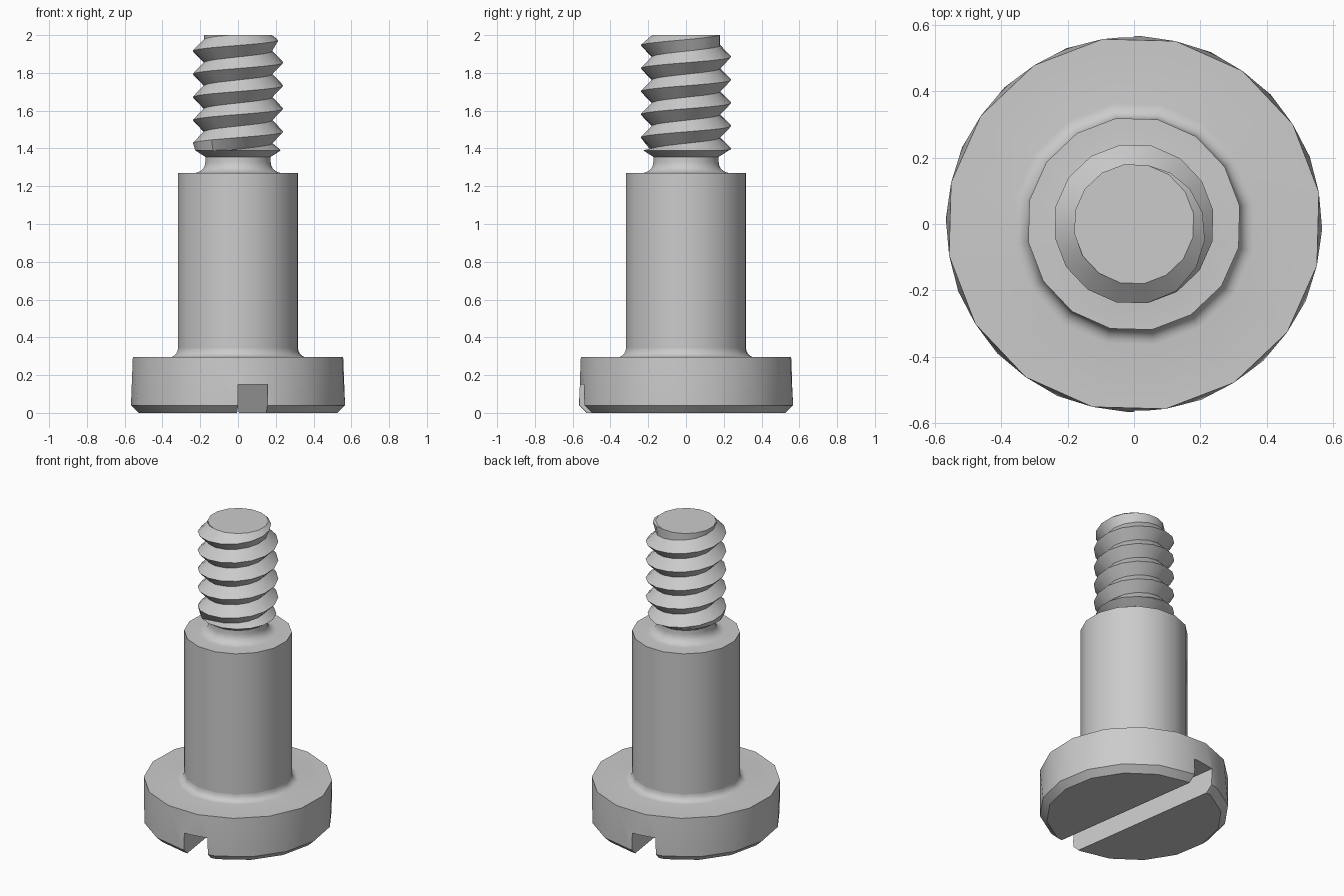
import bpy, bmesh
from math import sin, cos, pi, radians, floor

SIDES = 16
START = radians(9.7)      # angle of the first facet corner
STEP = 2 * pi / SIDES

if "Cube" in bpy.data.objects:
    bpy.data.objects.remove(bpy.data.objects["Cube"], do_unlink=True)

steel = bpy.data.materials.new("grey_steel")
steel.use_nodes = True
GREY = (0.6, 0.6, 0.6, 1)
steel.diffuse_color = GREY
steel.node_tree.nodes["Principled BSDF"].inputs["Base Color"].default_value = GREY


def finish(name, bm):
    bmesh.ops.remove_doubles(bm, verts=bm.verts, dist=0.0005)
    bmesh.ops.recalc_face_normals(bm, faces=bm.faces)
    mesh = bpy.data.meshes.new(name)
    bm.to_mesh(mesh)
    bm.free()
    mesh.materials.append(steel)
    obj = bpy.data.objects.new(name, mesh)
    bpy.context.collection.objects.link(obj)
    return obj


def smooth(obj):
    bpy.ops.object.select_all(action="DESELECT")
    obj.select_set(True)
    bpy.context.view_layer.objects.active = obj
    bpy.ops.object.shade_smooth_by_angle(angle=radians(30))


def lathe(profile, cap_start=False, cap_end=False):
    """Rings from (radius, height, twist in half steps) points."""
    bm = bmesh.new()
    rings = []
    for r, z, twist in profile:
        angles = [START + (i + twist / 2) * STEP for i in range(SIDES)]
        rings.append([bm.verts.new((r * cos(a), r * sin(a), z)) for a in angles])
    for k in range(len(rings) - 1):
        low, high = rings[k], rings[k + 1]
        twisted = profile[k][2] != profile[k + 1][2]
        for i in range(SIDES):
            j = (i + 1) % SIDES
            if twisted:
                bm.faces.new((low[i], high[j], high[i]))
                bm.faces.new((low[i], low[j], high[j]))
            else:
                bm.faces.new((low[i], low[j], high[j], high[i]))
    if cap_start:
        bm.faces.new(rings[0][::-1])
    if cap_end:
        bm.faces.new(rings[-1])
    return bm


def fillet(r, z, size, steps=5):
    """Concave quarter round from a flat at height z up to a wall of radius r."""
    arc = [pi / 2 * i / steps for i in range(steps + 1)]
    return [(r + size * (1 - sin(a)), z + size * (1 - cos(a)), 0) for a in arc]


# Head with chamfered underside and a fillet up to the shoulder
head = finish("head", lathe([(0.525, 0, 1), (0.567, 0.04, 1), (0.565, 0.295, 0)]
                            + fillet(0.323, 0.295, 0.045), True, True))

# Screwdriver slot cut across the underside
bm = bmesh.new()
bmesh.ops.create_cube(bm, size=1)
bmesh.ops.scale(bm, vec=(0.157, 2, 0.3), verts=bm.verts)
cutter = finish("slot_cutter", bm)
cutter.rotation_euler.z = radians(8.1)
cutter.hide_render = True
cut = head.modifiers.new("slot", "BOOLEAN")
cut.operation = "DIFFERENCE"
cut.solver = "EXACT"
cut.object = cutter
bpy.context.view_layer.objects.active = head
bpy.ops.object.modifier_apply(modifier=cut.name)
bpy.data.objects.remove(cutter, do_unlink=True)

# Open the hidden joint where the shoulder continues
bm = bmesh.new()
bm.from_mesh(head.data)
hidden = [f for f in bm.faces if min(v.co.z for v in f.verts) > 0.339]
bmesh.ops.delete(bm, geom=hidden, context="FACES")
bm.to_mesh(head.data)
bm.free()
smooth(head)

# Plain cylindrical shoulder
smooth(finish("shoulder", lathe([(0.323, 0.34, 0), (0.323, 1.27, 0)])))

# Relief neck, from the shoulder's top face to the start of the thread
THREAD_LOW, THREAD_TOP = 1.39, 2.0
COLLAR, ROOT, CREST, PITCH = 0.23, 0.182, 0.242, 0.122
smooth(finish("neck", lathe([(0.323, 1.27, 0)] + fillet(0.175, 1.27, 0.06)
                            + [(0.175, 1.355, 0), (COLLAR, THREAD_LOW, 0)])))

# Right-handed thread: crest and root rows climb one pitch per turn
bm = bmesh.new()
rows = []
for k in range(-4, 14):
    row = []
    for i in range(SIDES + 1):
        a = START + i * STEP
        z = 1.366 + k * PITCH / 2 + PITCH * a / (2 * pi)
        r = CREST if k % 2 == 0 else ROOT
        if z <= THREAD_LOW:
            z, r = THREAD_LOW, COLLAR
        z = min(z, THREAD_TOP)
        r = min(r, ROOT + 1.3 * (THREAD_TOP - z))   # chamfered tip
        row.append(bm.verts.new((r * cos(a), r * sin(a), z)))
    rows.append(row)
for low, high in zip(rows, rows[1:]):
    for i in range(SIDES):
        bm.faces.new((low[i], low[i + 1], high[i + 1], high[i]))
bmesh.ops.remove_doubles(bm, verts=bm.verts, dist=0.0005)
rim = [e for e in bm.edges if e.is_boundary and min(v.co.z for v in e.verts) > 1.99]
bmesh.ops.contextual_create(bm, geom=rim)
smooth(finish("thread", bm))
